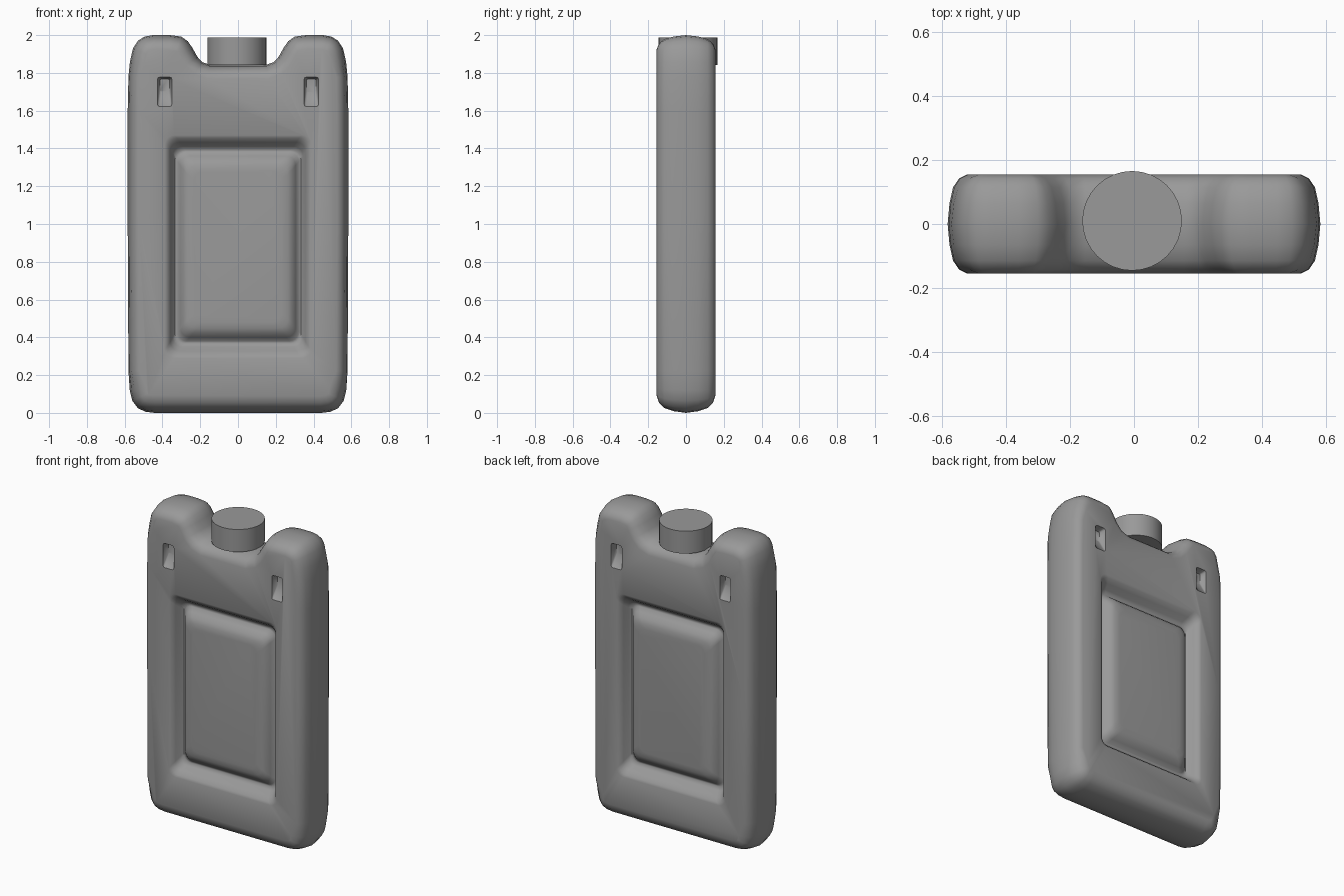
import bpy, bmesh, math
from mathutils import Vector

if "Cube" in bpy.data.objects:
    bpy.data.objects.remove(bpy.data.objects["Cube"])

grey = bpy.data.materials.new("mid_grey")
grey.diffuse_color = (0.32, 0.32, 0.32, 1)
grey.use_nodes = True
grey.node_tree.nodes["Principled BSDF"].inputs["Base Color"].default_value = grey.diffuse_color


def loft(name, rings):
    """Skin equal-length rings of points and cap both ends."""
    bm = bmesh.new()
    vs = [[bm.verts.new(p) for p in r] for r in rings]
    n = len(vs[0])
    for a, b in zip(vs, vs[1:]):
        for i in range(n):
            j = (i + 1) % n
            bm.faces.new((a[i], a[j], b[j], b[i]))
    bm.faces.new(vs[0])
    bm.faces.new(vs[-1])
    bmesh.ops.recalc_face_normals(bm, faces=bm.faces[:])
    me = bpy.data.meshes.new(name)
    bm.to_mesh(me)
    bm.free()
    me.materials.append(grey)
    ob = bpy.data.objects.new(name, me)
    bpy.context.collection.objects.link(ob)
    return ob


def inset(pts, d):
    """Move an anticlockwise outline inwards, a little more at foot and shoulders."""
    out = []
    for i, p in enumerate(pts):
        a, b = pts[i - 1], pts[(i + 1) % len(pts)]
        e1, e2 = (p - a).normalized(), (b - p).normalized()
        n = (Vector((-e1.y, e1.x)) + Vector((-e2.y, e2.x))).normalized()
        k = 1.5 if p.y < 0.15 else 1.25 if p.y > 1.84 else 1.0
        out.append(p + n * d * k)
    return out


def rounded_rect(cx, cz, hx, hz, r, y, seg=5):
    pts = []
    for k, (sx, sz) in enumerate(((1, 1), (-1, 1), (-1, -1), (1, -1))):
        for i in range(seg + 1):
            t = math.pi / 2 * (k + i / seg)
            pts.append((cx + sx * (hx - r) + r * math.cos(t), y,
                        cz + sz * (hz - r) + r * math.sin(t)))
    return pts


def cut(target, cutter):
    cutter.hide_render = True
    m = target.modifiers.new("cut", 'BOOLEAN')
    m.operation, m.object, m.solver = 'DIFFERENCE', cutter, 'EXACT'
    bpy.context.view_layer.objects.active = target
    bpy.ops.object.modifier_apply(modifier=m.name)
    bpy.data.objects.remove(cutter)


# body: flat bottle outline with two shoulders, rolled over front and back
half = [(0.44, 0), (0.49, 0.006), (0.53, 0.025), (0.56, 0.065), (0.573, 0.12),
        (0.58, 0.22), (0.584, 1.0), (0.584, 1.6), (0.58, 1.78), (0.572, 1.86),
        (0.556, 1.93), (0.53, 1.97), (0.495, 1.992), (0.45, 2.0), (0.36, 2.0),
        (0.30, 1.992), (0.265, 1.967), (0.24, 1.93), (0.215, 1.885),
        (0.19, 1.857), (0.15, 1.843)]
outline = [Vector(p) for p in half] + [Vector((-x, z)) for x, z in reversed(half)]
section = [(0.060, 0.155), (0.036, 0.143), (0.017, 0.115), (0.006, 0.065), (0, 0)]
section += [(d, -y) for d, y in reversed(section[:-1])]
body = loft("bottle_body", [[(p.x, y, p.y) for p in inset(outline, d)]
                            for d, y in section])

# moat profile: rolls down from the frame, then back up to a raised panel
moat = [(0.405, 0.605, 0.170), (0.388, 0.590, 0.155), (0.372, 0.575, 0.148),
        (0.358, 0.553, 0.125), (0.345, 0.530, 0.092), (0.333, 0.512, 0.077),
        (0.321, 0.500, 0.080), (0.305, 0.480, 0.105), (0.288, 0.458, 0.128),
        (0.265, 0.432, 0.140), (0.230, 0.400, 0.144)]
for s in (-1, 1):
    cut(body, loft("panel_cutter", [rounded_rect(0, 0.88, hx, hz, 0.05, s * y)
                                    for hx, hz, y in moat]))
    # small shoulder dents, deep at the top and ramping out below
    for x in (-0.388, 0.388):
        cut(body, loft("dent_cutter", [
            rounded_rect(x, 1.697, 0.040, 0.082, 0.012, s * 0.170, 2),
            rounded_rect(x, 1.700, 0.038, 0.078, 0.012, s * 0.154, 2),
            rounded_rect(x, 1.733, 0.026, 0.034, 0.008, s * 0.115, 2)]))

# cap: plain cylinder seated between the shoulders
bpy.ops.mesh.primitive_cylinder_add(vertices=32, radius=0.156, depth=0.145,
                                    location=(-0.006, 0.01, 1.914))
cap = bpy.context.object
cap.name = "screw_cap"
cap.data.materials.append(grey)

for ob, ang in ((body, 50), (cap, 30)):
    bpy.ops.object.select_all(action='DESELECT')
    ob.select_set(True)
    bpy.context.view_layer.objects.active = ob
    bpy.ops.object.shade_smooth_by_angle(angle=math.radians(ang))
